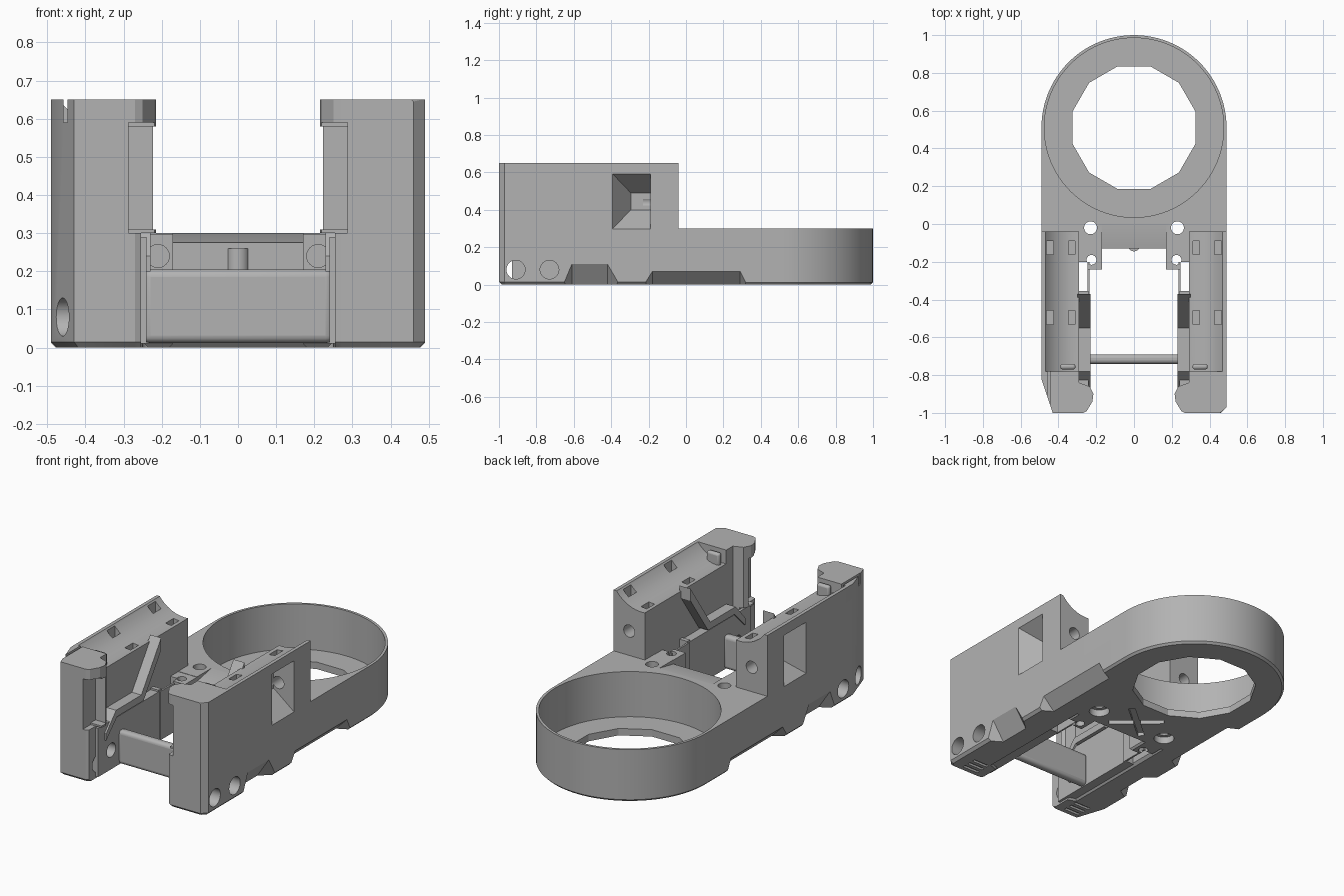
import bpy, bmesh
from math import pi, cos, sin
from mathutils import Vector, Matrix

cube = bpy.data.objects.get("Cube")
if cube:
    bpy.data.objects.remove(cube, do_unlink=True)

grey = bpy.data.materials.new("plastic_grey")
grey.use_nodes = True
grey.diffuse_color = (0.45, 0.45, 0.45, 1)
grey.node_tree.nodes["Principled BSDF"].inputs["Base Color"].default_value = (0.45, 0.45, 0.45, 1)


def finish(bm, name):
    bmesh.ops.recalc_face_normals(bm, faces=bm.faces)
    mesh = bpy.data.meshes.new(name)
    bm.to_mesh(mesh)
    bm.free()
    mesh.materials.append(grey)
    ob = bpy.data.objects.new(name, mesh)
    bpy.context.collection.objects.link(ob)
    return ob


def box(name, x, y, z):
    """Box from three (low, high) ranges."""
    bm = bmesh.new()
    bmesh.ops.create_cube(bm, size=1)
    for v in bm.verts:
        v.co = [(r[0] + r[1]) / 2 + c * (r[1] - r[0]) for c, r in zip(v.co, (x, y, z))]
    return finish(bm, name)


def rod(name, centre, radius, length, axis="Z", sides=32, turn=0):
    """Cylinder along one axis."""
    bm = bmesh.new()
    rot = {"X": Matrix.Rotation(pi / 2, 4, "Y"), "Y": Matrix.Rotation(pi / 2, 4, "X"),
           "Z": Matrix.Rotation(turn, 4, "Z")}[axis]
    bmesh.ops.create_cone(bm, cap_ends=True, segments=sides, radius1=radius, radius2=radius,
                          depth=length, matrix=Matrix.Translation(centre) @ rot)
    return finish(bm, name)


def prism(name, outline, low, high, axis="Z", chamfer=0):
    """Extruded outline in xy (axis Z) or yz (axis X), with an optional bottom chamfer."""
    bm = bmesh.new()
    place = (lambda a, b: (a, b, low)) if axis == "Z" else (lambda a, b: (low, a, b))
    face = bm.faces.new([bm.verts.new(place(a, b)) for a, b in outline])
    step = Vector((0, 0, high - low)) if axis == "Z" else Vector((high - low, 0, 0))
    out = bmesh.ops.extrude_face_region(bm, geom=[face], use_keep_orig=True)
    bmesh.ops.translate(bm, vec=step, verts=[g for g in out["geom"] if isinstance(g, bmesh.types.BMVert)])
    bmesh.ops.recalc_face_normals(bm, faces=bm.faces)
    if chamfer:
        rim = [e for e in bm.edges if all(abs(v.co.z - low) < 1e-5 for v in e.verts)]
        bmesh.ops.bevel(bm, geom=rim, offset=chamfer, segments=1, affect="EDGES")
    return finish(bm, name)


def hull(name, points):
    bm = bmesh.new()
    for p in points:
        bm.verts.new(p)
    bmesh.ops.convex_hull(bm, input=bm.verts)
    return finish(bm, name)


def cut(target, *cutters):
    """Subtract each cutter, then remove it."""
    for cutter in cutters:
        mod = target.modifiers.new("cut", "BOOLEAN")
        mod.operation, mod.solver, mod.object = "DIFFERENCE", "EXACT", cutter
        bpy.context.view_layer.update()
        result = bpy.data.meshes.new_from_object(
            target.evaluated_get(bpy.context.evaluated_depsgraph_get()))
        target.modifiers.clear()
        target.data = result
        bpy.data.objects.remove(cutter, do_unlink=True)


def span(s, a, b):
    return tuple(sorted((s * a, s * b)))


def notch(s, y0, y1, y2, y3, height):
    """Sloped relief along the lower outer edge."""
    pts = [(s * x, y, height) for x in (0.49, 0.6) for y in (y1, y2)]
    pts += [(s * 0.6, y, -0.01) for y in (y0, y3)] + [(s * 0.49, y, -0.01) for y in (y0, y3)]
    pts += [(s * 0.41, y, -0.01) for y in (y1, y2)]
    return hull("notch_cutter", pts)


def notches(s):
    return (notch(s, -0.66, -0.61, -0.42, -0.35, 0.11), notch(s, -0.23, -0.18, 0.29, 0.33, 0.07))


# Base with round cup
R, CY = 0.49, 0.51
arc = [(R * cos(pi * i / 48), CY + R * sin(pi * i / 48)) for i in range(49)]
base = prism("cup_base", arc + [(-R, -0.13), (R, -0.13)], 0, 0.3, chamfer=0.012)
cut(base,
    rod("cup_cutter", (0, CY, 0.34), 0.475, 0.6, sides=96),
    rod("floor_cutter", (0, CY, 0), 0.336, 0.5, sides=12, turn=pi / 12),
    hull("slope_cutter", [(x, y, z) for x in (-0.17, 0.17)
                          for y, z in ((0, 0.3), (-0.14, 0.273), (-0.14, 0.4), (0, 0.4))]))
for s in (-1, 1):
    cut(base, *notches(s), rod("screw_cutter", (s * 0.23, -0.02, 0.2), 0.034, 0.6),
        rod("countersink_cutter", (s * 0.23, -0.02, 0), 0.055, 0.08))
    groove = box("groove_cutter", (-0.15, 0.15), (-0.018, 0.018), (-0.05, 0.02))
    groove.matrix_world = Matrix.Translation((0, 0.02, 0)) @ Matrix.Rotation(s * 0.7, 4, "Z")
    cut(base, groove)
rod("front_nub", (0, -0.115, 0.22), 0.03, 0.08)

# Two side arms
for s, side in ((1, "left"), (-1, "right")):
    corner = [(0.46, -1), (0.49, -0.97)] if s > 0 else [(0.43, -1), (0.49, -0.82)]
    outline = [(0.49, -0.04), (0.29, -0.04), (0.29, -0.84), (0.235, -0.86), (0.215, -0.9),
               (0.22, -0.94), (0.25, -0.99), (0.27, -1)] + corner
    arm = prism(side + "_arm", [(s * x, y) for x, y in outline], 0, 0.65, chamfer=0.015)
    cut(arm, *notches(s))
    # Concave bed on top with pockets
    cut(arm, rod("bed_cutter", (s * 0.31, -0.34, 0.77), 0.2, 0.88, "Y", 64))
    for x in (0.33, 0.445):
        for y in (-0.125, -0.495):
            cut(arm, box("pocket_cutter", span(s, x - 0.018, x + 0.018), (y - 0.036, y + 0.036), (0.51, 0.7)))
    # Tapered window in the outer side, and the bore leading to it
    window = [(s * 0.5, y, z) for y in (-0.4, -0.19) for z in (0.29, 0.6)]
    window += [(s * 0.36, y, z) for y in (-0.295, -0.19) for z in (0.4, 0.49)]
    cut(arm, hull("window_cutter", window),
        rod("bore_cutter", (s * 0.39, -0.08, 0.44), 0.035, 0.3, "Y"))
    # Cross holes low in the front
    for y in (-0.91, -0.73):
        cut(arm, rod("hole_cutter", (s * 0.38, y, 0.08), 0.05, 0.5, "X"))
    # Front post: stepped foot and upright slot
    cut(arm, box("foot_cutter", span(s, 0.1, 0.255), (-1.1, -0.8), (-0.1, 0.3)),
        box("slot_cutter", span(s, 0.1, 0.287), (-0.97, -0.885), (0.31, 0.58)),
        box("slot_mouth_cutter", span(s, 0.1, 0.287), (-1.1, -0.93), (0.3, 0.59)))
    for y in (-0.95, -0.91, -0.87):
        cut(arm, box("grip_cutter", span(s, 0.31, 0.41), (y - 0.009, y + 0.009), (-0.1, 0.012)))
    if s > 0:
        for z, d in ((0.67, -1), (-0.02, 1)):
            p = Vector((0.51, -1.02, z))
            cut(arm, hull("corner_cutter", [p, p + Vector((-0.1, 0, 0)), p + Vector((0, 0.08, 0)),
                                            p + Vector((0, 0, d * 0.1))]))
    else:
        cut(arm, box("notch_slot_cutter", (-0.458, -0.443), (-0.95, -0.78), (0.59, 0.7)))

    # Inner side wall, with the cross hole carried through
    wall = box(side + "_inner_wall", span(s, 0.24, 0.3), (-0.93, -0.37), (0.01, 0.29))
    cut(wall, rod("hole_cutter", (s * 0.27, -0.81, 0.12), 0.04, 0.3, "X"))
    # Bent rail above the wall
    rail = [(-0.37, 0.6), (-0.55, 0.34), (-0.78, 0.34), (-0.87, 0.24),
            (-0.87, 0.2), (-0.77, 0.3), (-0.53, 0.3), (-0.37, 0.53)]
    prism(side + "_rail", rail, s * 0.23, s * 0.3, "X")

    # Screw block behind the opening
    block = prism(side + "_screw_block", [(s * x, y) for x, y in (
        (0.17, -0.1), (0.3, -0.1), (0.3, -0.2), (0.245, -0.2), (0.245, -0.24), (0.17, -0.24))],
        0, 0.298, chamfer=0.01)
    cut(block, rod("screw_cutter", (s * 0.225, -0.19, 0.2), 0.026, 0.6),
        rod("bore_cutter", (s * 0.21, -0.22, 0.24), 0.03, 0.14, "Y"))
    # Thin fin closing the side slot
    box(side + "_fin", span(s, 0.235, 0.245), (-0.37, -0.2), (0.01, 0.29))
    box(side + "_slot_sill", span(s, 0.24, 0.3), (-0.38, -0.355), (0.01, 0.3))

    # Retaining tab on the bed
    tab = box(side + "_tab", span(s, 0.31, 0.39), (-0.77, -0.74), (0.55, 0.635))
    mod = tab.modifiers.new("round", "BEVEL")
    mod.width, mod.segments = 0.012, 3

# Cross bar between the arms
bar = box("cross_bar", (-0.25, 0.25), (-0.74, -0.69), (0.012, 0.205))
mod = bar.modifiers.new("round", "BEVEL")
mod.width, mod.segments = 0.02, 4

# Smooth the round parts, keep edges sharp
bpy.ops.object.select_all(action="DESELECT")
for ob in bpy.context.collection.objects:
    if ob.type == "MESH" and grey.name in ob.data.materials:
        ob.select_set(True)
        bpy.context.view_layer.objects.active = ob
bpy.ops.object.shade_smooth_by_angle(angle=0.4)
